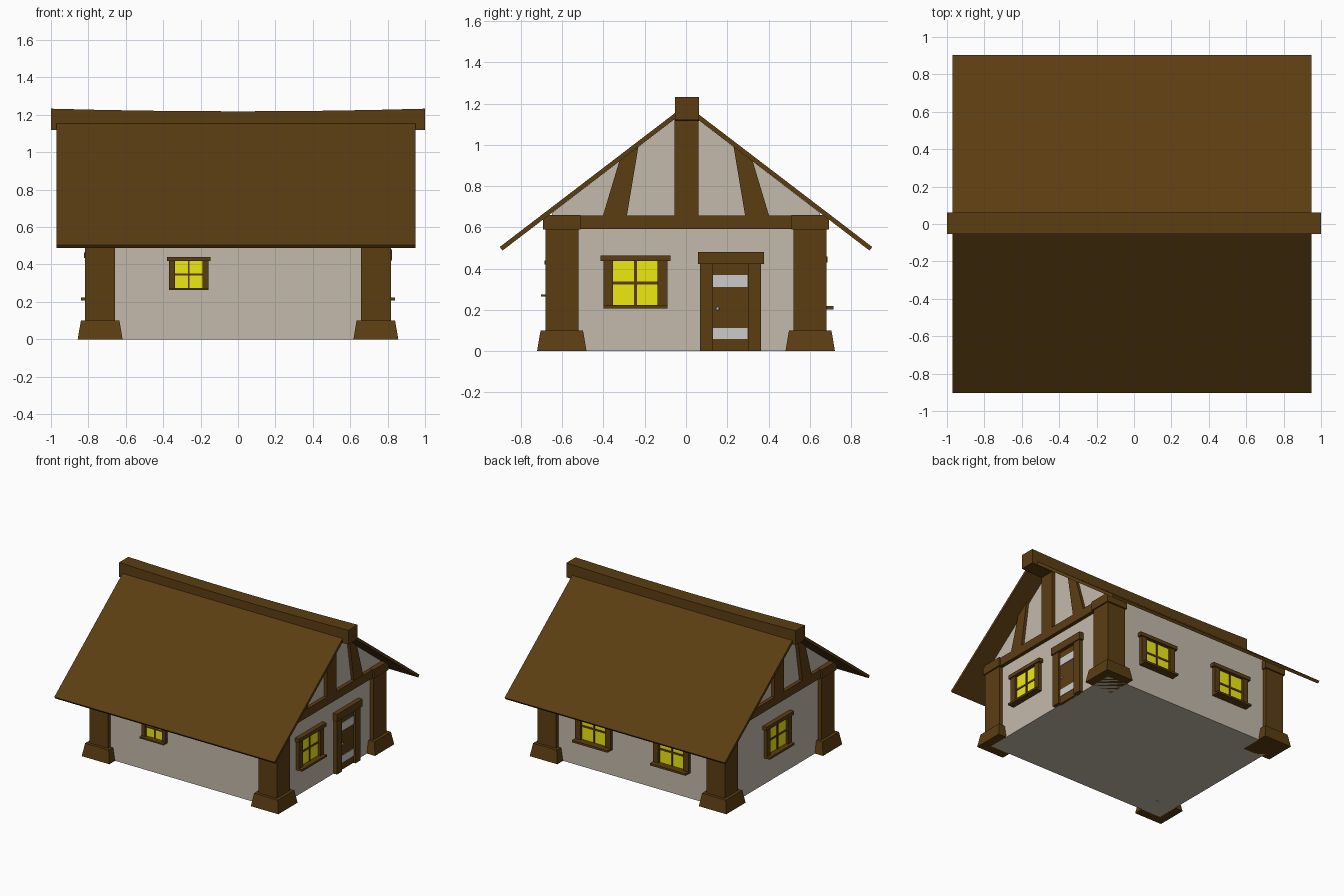
import bpy, bmesh, math
from mathutils import Matrix, Vector

if "Cube" in bpy.data.objects:
    bpy.data.objects.remove(bpy.data.objects["Cube"])


def material(name, rgb):
    m = bpy.data.materials.new(name)
    m.diffuse_color = (*rgb, 1)
    m.use_nodes = True
    m.node_tree.nodes["Principled BSDF"].inputs["Base Color"].default_value = m.diffuse_color
    return m


WOOD = material("dark_wood", (0.105, 0.047, 0.006))
PLASTER = material("plaster", (0.55, 0.49, 0.41))
GLASS = material("lit_glass", (0.85, 0.82, 0.005))
WX, WY = 0.787, 0.65            # wall half sizes
CX, CY = 0.737, 0.605           # corner post centres


def finish(name, bm, mat=None):
    bmesh.ops.recalc_face_normals(bm, faces=bm.faces)
    me = bpy.data.meshes.new(name)
    bm.to_mesh(me)
    bm.free()
    ob = bpy.data.objects.new(name, me)
    bpy.context.collection.objects.link(ob)
    if mat:
        me.materials.append(mat)
    return ob


def boxes(name, spans, mat=None, frame=Matrix()):
    """One object from boxes given as (x0, x1, y0, y1, z0, z1) in a local frame."""
    bm = bmesh.new()
    for x0, x1, y0, y1, z0, z1 in spans:
        mid = Vector((x0 + x1, y0 + y1, z0 + z1)) / 2
        m = frame @ Matrix.Translation(mid) @ Matrix.Diagonal((x1 - x0, y1 - y0, z1 - z0, 1))
        bmesh.ops.create_cube(bm, size=1, matrix=m)
    return finish(name, bm, mat)


def extrude_x(name, profile, x0, x1, mat):
    """Extrude a (y, z) outline along x."""
    bm = bmesh.new()
    face = bm.faces.new([bm.verts.new((x0, y, z)) for y, z in profile])
    new = bmesh.ops.extrude_face_region(bm, geom=[face])["geom"]
    bmesh.ops.translate(bm, vec=(x1 - x0, 0, 0),
                        verts=[v for v in new if isinstance(v, bmesh.types.BMVert)])
    return finish(name, bm, mat)


def wall_frame(angle, dist):
    """Local frame on a wall: x runs along it, -y points outward, z up."""
    return Matrix.Rotation(math.radians(angle), 4, 'Z') @ Matrix.Translation((0, -dist, 0))


FRONT, RIGHT = wall_frame(0, WY), wall_frame(90, WX)
BACK, LEFT = wall_frame(180, WY), wall_frame(-90, WX)


def window(name, frame, u, z, s=1.0, sill=0.052):
    f = frame @ Matrix.Translation((u, 0, z))
    w, h = 0.108 * s, 0.106 * s              # glass half size
    j, t = 0.047 * s, 0.007 * s
    boxes(name + "_glass", [(-w, w, -0.008, 0.01, -h, h)], GLASS, f)
    boxes(name + "_frame", [
        (-w - j, -w, -0.027, 0.01, -h, h), (w, w + j, -0.027, 0.01, -h, h),
        (-w - j - 0.015 * s, w + j + 0.015 * s, -0.036, 0.01, h, h + 0.029 * s),
        (-w - j, w + j, -sill, 0.01, -h - 0.016 * s, -h)], WOOD, f)
    boxes(name + "_bars", [(-t, t, -0.014, 0, -h, h), (-w, w, -0.013, 0, -t, t)], WOOD, f)


# Plastered walls with gables
extrude_x("walls", [(-WY, 0), (WY, 0), (WY, 0.67), (0, 1.167), (-WY, 0.67)], -WX, WX, PLASTER)

# Corner posts: flared foot, shaft and cap
for sx in (-1, 1):
    for sy in (-1, 1):
        tag = ("left", "right")[sx > 0] + ("_front", "_back")[sy > 0]
        f = Matrix.Translation((sx * CX, sy * (CY - 0.003), 0))
        boxes("post_" + tag, [(-0.08, 0.08, -0.08, 0.08, 0.1, 0.59)], WOOD, f)
        boxes("post_cap_" + tag, [(-0.09, 0.09, -0.09, 0.09, 0.59, 0.66)], WOOD, f)
        bm = bmesh.new()
        bmesh.ops.create_cone(bm, cap_ends=True, segments=4, radius1=0.12 * 2 ** 0.5,
                              radius2=0.103 * 2 ** 0.5, depth=0.1,
                              matrix=f @ Matrix.Translation((0, 0, 0.05))
                              @ Matrix.Rotation(math.pi / 4, 4, 'Z'))
        finish("post_foot_" + tag, bm, WOOD)

# Gable timbers: tie beam, king post and leaning braces
brace = [(0.287, 0.655), (0.403, 0.655), (0.322, 0.925), (0.23, 0.995)]
for sx, tag in ((-1, "left"), (1, "right")):
    a, b = sorted((sx * 0.74, sx * 0.815))
    boxes("tie_beam_" + tag, [(a, b, -0.6, 0.6, 0.592, 0.658)], WOOD)
    boxes("king_post_" + tag, [(a, b, -0.055, 0.06, 0.655, 1.14)], WOOD)
    for sy, side in ((-1, "front"), (1, "back")):
        extrude_x(f"brace_{tag}_{side}", [(sy * y, z) for y, z in brace], a, b - 0.005 * sx, WOOD)

# Roof slopes
for sy, tag in ((-1, "front"), (1, "back")):
    slope = [(0, 1.195), (0.903, 0.505), (0.889, 0.488), (0, 1.167)]
    extrude_x("roof_" + tag, [(sy * y, z) for y, z in slope], -0.97, 0.95, WOOD)

# Ridge beam with a slight sag
ridge = boxes("ridge_beam", [(-1, 1, -0.053, 0.062, 1.12, 1.233)], WOOD)
bm = bmesh.new()
bm.from_mesh(ridge.data)
bmesh.ops.subdivide_edges(bm, edges=[e for e in bm.edges if abs(e.verts[0].co.x - e.verts[1].co.x) > 1],
                          cuts=7, use_grid_fill=True)
for v in bm.verts:
    v.co.z -= 0.014 * (1 - v.co.x ** 2)
bm.to_mesh(ridge.data)
bm.free()

# Windows
window("front_window", FRONT, -0.263, 0.347, 0.68)
window("right_window", RIGHT, -0.245, 0.33)
window("left_window", LEFT, 0, 0.33)
window("back_window_1", BACK, -0.34, 0.325, sill=0.064)
window("back_window_2", BACK, 0.34, 0.325, sill=0.064)

# Door with surround, metal straps and knob
boxes("door", [(0.13, 0.3, -0.01, 0.01, 0, 0.425)], WOOD, RIGHT)
boxes("door_frame", [(0.068, 0.13, -0.028, 0.01, 0, 0.425), (0.3, 0.363, -0.028, 0.01, 0, 0.425),
                     (0.058, 0.377, -0.036, 0.01, 0.422, 0.48)], WOOD, RIGHT)
boxes("door_straps", [(0.131, 0.299, -0.014, 0, 0.31, 0.37),
                      (0.131, 0.299, -0.014, 0, 0.058, 0.113)], None, RIGHT)
bm = bmesh.new()
bmesh.ops.create_uvsphere(bm, u_segments=8, v_segments=6, radius=0.009,
                          matrix=RIGHT @ Matrix.Translation((0.154, -0.016, 0.205)))
finish("door_knob", bm)
